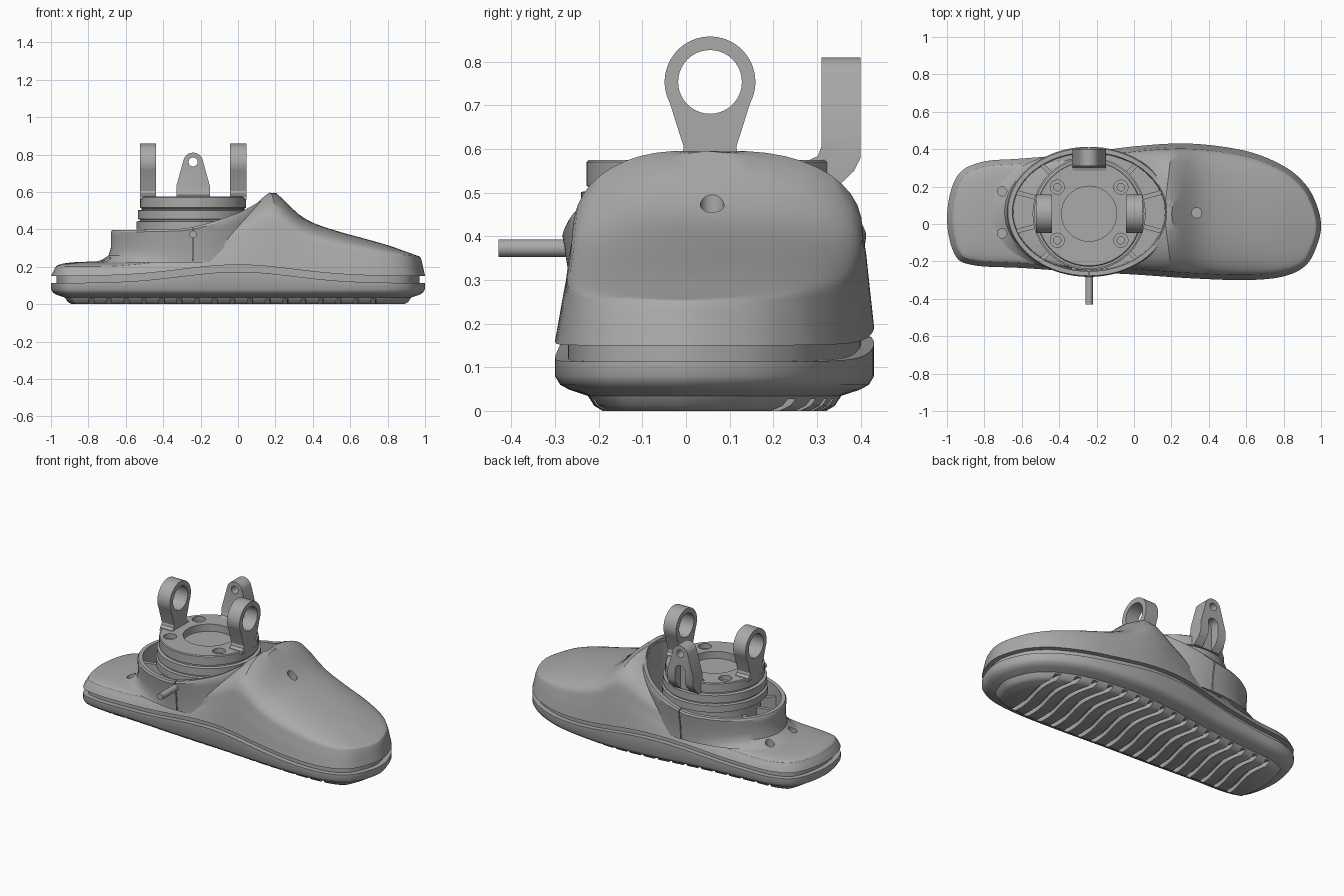
import bpy, bmesh, math
from math import sin, cos, pi, exp, radians
from mathutils import Vector

if "Cube" in bpy.data.objects:
    bpy.data.objects.remove(bpy.data.objects["Cube"])

GREY = bpy.data.materials.new("matte_grey")
GREY.use_nodes = True
GREY.diffuse_color = (0.4, 0.4, 0.4, 1)
GREY.node_tree.nodes["Principled BSDF"].inputs["Base Color"].default_value = GREY.diffuse_color

CX, CY = -0.24, 0.055      # ankle axis


def finish(name, bm):
    bmesh.ops.recalc_face_normals(bm, faces=bm.faces)
    me = bpy.data.meshes.new(name)
    bm.to_mesh(me)
    bm.free()
    me.materials.append(GREY)
    ob = bpy.data.objects.new(name, me)
    bpy.context.scene.collection.objects.link(ob)
    return ob


def loft(name, rings, caps=True, loop=False):
    """Skin a stack of equal rings; caps are ladders of quads."""
    bm = bmesh.new()
    vs = [[bm.verts.new(p) for p in r] for r in rings]
    n = len(rings[0])
    pairs = list(zip(vs, vs[1:])) + ([(vs[-1], vs[0])] if loop else [])
    for a, b in pairs:
        for i in range(n):
            j = (i + 1) % n
            bm.faces.new((a[i], a[j], b[j], b[i]))
    if caps and not loop:
        for r in (vs[0], vs[-1]):
            for i in range((n + 1) // 2):
                quad = (r[i], r[i + 1], r[n - i - 1], r[(n - i) % n])
                quad = list(dict.fromkeys(quad))
                if len(quad) > 2:
                    bm.faces.new(quad)
    return finish(name, bm)


def prism(name, pts, axis, lo, hi):
    """Extrude a flat profile along x, y or z."""
    def place(u, v, d):
        return {"x": (d, u, v), "y": (u, d, v), "z": (u, v, d)}[axis]
    bm = bmesh.new()
    a, b = ([bm.verts.new(place(u, v, d)) for u, v in pts] for d in (lo, hi))
    bm.faces.new(a)
    bm.faces.new(b)
    for i in range(len(pts)):
        j = (i + 1) % len(pts)
        bm.faces.new((a[i], a[j], b[j], b[i]))
    return finish(name, bm)


def arc(u, v, r, start=0, end=360, n=40):
    full = end - start == 360
    steps = [radians(start + (end - start) * i / (n if full else n - 1)) for i in range(n)]
    return [(u + r * cos(t), v + r * sin(t)) for t in steps]


def boolean(ob, cutters, mode="DIFFERENCE"):
    """Apply cutters and discard them."""
    for c in cutters:
        c.hide_render = True
        m = ob.modifiers.new("cut", "BOOLEAN")
        m.object, m.operation, m.solver = c, mode, "EXACT"
    dg = bpy.context.evaluated_depsgraph_get()
    me = bpy.data.meshes.new_from_object(ob.evaluated_get(dg))
    ob.modifiers.clear()
    ob.data = me
    for c in cutters:
        bpy.data.objects.remove(c)
    return ob


def curve(x, pts):
    """Smooth height profile through points."""
    if x <= pts[0][0]:
        return pts[0][1]
    if x >= pts[-1][0]:
        return pts[-1][1]
    k = max(i for i in range(len(pts) - 1) if pts[i][0] <= x)

    def slope(i):
        a, b = pts[max(i - 1, 0)], pts[min(i + 1, len(pts) - 1)]
        return (b[1] - a[1]) / (b[0] - a[0])
    (x0, y0), (x1, y1) = pts[k], pts[k + 1]
    h, t = x1 - x0, (x - x0) / (x1 - x0)
    s = t * t * (3 - 2 * t)
    return y0 + (y1 - y0) * s + h * t * (1 - t) * (slope(k) * (1 - t) - slope(k + 1) * t)


# Foot plan, counterclockwise from the toe tip
PLAN = [(1, 0), (.97, .12), (.91, .22), (.8, .31), (.6, .39), (.3, .43), (0, .415), (-.3, .375),
        (-.6, .35), (-.82, .33), (-.95, .25), (-1, .04), (-.96, -.16), (-.86, -.22), (-.6, -.235),
        (-.3, -.255), (0, -.27), (.3, -.29), (.6, -.3), (.8, -.28), (.92, -.22), (.98, -.11)]
P = [Vector(p) for p in PLAN]
plan = []
for i in range(len(P)):
    a, b, c, d = (P[(i + k) % len(P)] for k in (-1, 0, 1, 2))
    for s in range(6):
        t = s / 6
        plan.append(b + (c - a) * t / 2 + (a * 2 - b * 5 + c * 4 - d) * t * t / 2
                    + (b * 3 - a - c * 3 + d) * t ** 3 / 2)


def inset(d):
    out = []
    for i, p in enumerate(plan):
        t = (plan[(i + 1) % len(plan)] - plan[i - 1]).normalized()
        out.append(p - Vector((t.y, -t.x)) * d)
    return out


def arch(x):
    return 0.06 * exp(-(x / 0.42) ** 2)


# Sole with wavy tread grooves
rings = [[(p.x, p.y, z) for p in inset(d)] for d, z in
         ((.11, 0), (.09, .012), (.075, .035), (.035, .048), (.012, .06), (0, .08))]
rings += [[(p.x, p.y, .113 + arch(p.x)) for p in inset(d)] for d in (0, .03)]
sole = loft("sole", rings)
grooves = []
for k in range(17):
    x0 = -.76 + k * .094
    side = [(x0 + .025 * sin(y * 11), y) for y in [-.25 + i * .04 for i in range(16)]]
    strip = [(x - .014, y) for x, y in side] + [(x + .014, y) for x, y in reversed(side)]
    grooves.append(prism("groove", strip, "z", -.02, .028))
boolean(sole, grooves)
midsole = loft("midsole_band", [[(p.x, p.y, z + arch(p.x)) for p in inset(.03)] for z in (.1, .16)])

# Shoe upper: side wall, then a dome closing on the spine
WALL = [(-1, .195), (-.6, .2), (-.2, .26), (0, .33), (.17, .41), (.35, .33), (.6, .275), (1, .25)]
TOP = [(-1, .225), (-.6, .235), (-.35, .28), (-.1, .44), (.05, .525), (.17, .598), (.21, .59),
       (.27, .53), (.36, .455), (.5, .4), (.75, .33), (.975, .262)]
rings = [[(p.x, p.y, .15 + arch(p.x)) for p in inset(0)]]
edge = inset(.025)
for f in (.4, .8):
    rings.append([(p.x, p.y, .15 + arch(p.x) + f * (curve(p.x, WALL) - .15 - arch(p.x)))
                  for p in inset(.022 * f)])
for k in range(13):
    t = 1 - cos(k / 12 * pi / 2) if k < 12 else .985
    ring = []
    for p in edge:
        q = p.lerp(Vector((.8 * p.x, .06 - .06 * max(0, p.x))), t)
        w = curve(p.x, WALL)
        ring.append((q.x, q.y, w + (curve(q.x, TOP) - w) * (1 - (1 - t) ** 2.4) ** (1 / 2.4)))
    rings.append(ring)
upper = loft("shoe_upper", rings)


def oval(a, b, n=72):
    return [(CX + a * cos(2 * pi * i / n), CY + .01 + b * sin(2 * pi * i / n)) for i in range(n)]


boolean(upper, [prism("cavity", oval(.415, .322), "z", .24, 1),
                prism("instep_hole", arc(.335, .06, .027), "z", .38, 1)]
        + [prism("heel_hole", arc(-.705, y, .025), "z", .19, 1) for y in (-.05, .175)])

# Ankle collar with a rising rim and a flared heel
RIM = [(-.7, .395), (-.4, .4), (-.25, .41), (0, .487), (.1, .54), (.2, .598)]
rings = []
for t, off, flare in ((0, -.02, .12), (.08, -.02, .07), (.22, -.018, .03), (.45, -.015, .015),
                      (.8, -.004, .004), (.94, 0, 0), (1, -.006, 0), (1, -.03, 0), (0, -.035, 0)):
    ring = []
    for i, (x, y) in enumerate(oval(.44 + off, .348 + off)):
        back = max(0, -cos(2 * pi * i / 72))
        z0 = .222
        ring.append((x - flare * back, y, z0 + t * (curve(x, RIM) - z0)))
    rings.append(ring)
collar = loft("ankle_collar", rings, loop=True)
seam = [(CX - .003, .2), (CX + .003, .2), (CX + .003, .5), (CX - .003, .5)]
boolean(collar, [prism("seam", seam, "y", -.5, .6),
                 prism("heel_hole", arc(-.705, -.05, .025), "z", .19, 1),
                 prism("heel_hole", arc(-.705, .175, .025), "z", .19, 1)])
side_pin = prism("side_pin", arc(CX, .373, .02, n=24), "y", -.43, -.2)
plug = prism("side_plug", arc(CX, .373, .018, n=24), "y", .36, .398)

# Inner ribs between core and collar
for k in range(12):
    a = 2 * pi * (k + .5) / 12
    u, n = Vector((cos(a), sin(a))), Vector((-sin(a), cos(a))) * .012
    c = Vector((CX, CY + .01))
    reach = 1 / math.hypot(u.x / .412, u.y / .32)
    prism("inner_rib", [c + u * .2 - n, c + u * reach - n, c + u * reach + n, c + u * .2 + n],
          "z", .23, .34)

# Turned ankle mount with a recessed bore
PROFILE = [(.001, .23), (.26, .23), (.26, .4), (.302, .4), (.302, .442), (.285, .445), (.285, .452),
           (.295, .455), (.295, .502), (.275, .505), (.275, .512), (.283, .516), (.283, .57),
           (.278, .575), (.147, .575), (.147, .53), (.001, .53)]
mount = loft("ankle_mount", [[(x, y, z) for x, y in arc(CX, CY, r, n=72)] for r, z in PROFILE])
holes = []
for sx in (-.17, .17):
    for sy in (-.142, .142):
        holes.append(prism("bolt_hole", arc(CX + sx, CY + sy, .038, n=24), "z", .545, .7))
        holes.append(prism("bolt_bore", arc(CX + sx, CY + sy, .02, n=24), "z", .48, .6))
boolean(mount, holes)

# Pair of hinge lugs
LUG = [(.082, .56), (.079, .578), (.064, .59), (.06, .605), (.072, .642)]
for name, x in (("rear_lug", -.525), ("front_lug", -.042)):
    pts = [(CY + u, v) for u, v in LUG] + arc(CY, .754, .104, -28, 208) \
        + [(CY - u, v) for u, v in reversed(LUG)]
    lug = prism(name, pts, "x", x, x + .087)
    boolean(lug, [prism("eye", arc(CY, .754, .073), "x", x - .1, x + .2)])

# Rear side tab, cut to a tapered outline
side = [(.31, .82), (.4, .82), (.4, .58), (.385, .55), (.345, .512), (.25, .512), (.25, .574),
        (.28, .574), (.302, .584), (.31, .605)]
tab = prism("side_tab", side, "x", CX - .15, CX + .15)
face = [(CX + .09, .4), (CX + .09, .63)] + arc(CX, .757, .053, 15, 165, 20) \
    + [(CX - .09, .63), (CX - .09, .4)]
boolean(tab, [prism("outline", face, "y", .1, .6)], "INTERSECT")
slot = [(CX + .035, .45)] + arc(CX, .65, .035, 0, 180, 16) + [(CX - .035, .45)]
boolean(tab, [prism("tab_hole", arc(CX, .76, .024, n=24), "y", .2, .6),
              prism("tab_slot", slot, "y", .345, .6)])

# Smooth shading with sharp edges kept
bpy.ops.object.select_all(action="DESELECT")
for ob in bpy.context.scene.objects:
    if ob.type == "MESH":
        ob.select_set(True)
        bpy.context.view_layer.objects.active = ob
bpy.ops.object.shade_smooth_by_angle(angle=radians(32))
